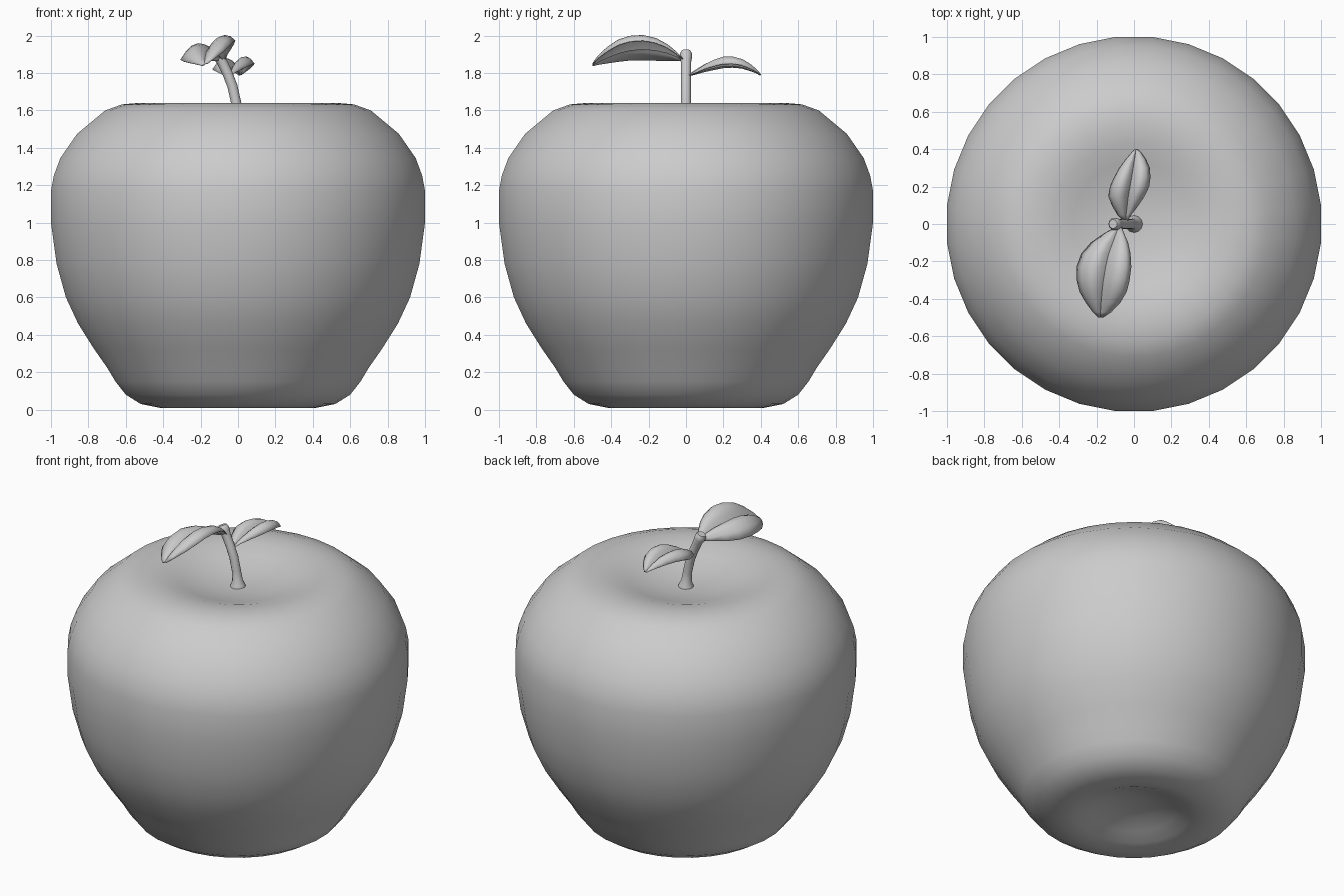
import bpy, bmesh, math
from mathutils import Vector

if "Cube" in bpy.data.objects:
    bpy.data.objects.remove(bpy.data.objects["Cube"])


def make_object(name, bm, angle):
    bmesh.ops.recalc_face_normals(bm, faces=bm.faces)
    mesh = bpy.data.meshes.new(name)
    bm.to_mesh(mesh)
    bm.free()
    ob = bpy.data.objects.new(name, mesh)
    bpy.context.collection.objects.link(ob)
    bpy.ops.object.select_all(action='DESELECT')
    ob.select_set(True)
    bpy.context.view_layer.objects.active = ob
    bpy.ops.object.shade_smooth_by_angle(angle=math.radians(angle))
    return ob


def tube(bm, rings, sides, offset=0.0):
    """Skin circular rings (centre, side axis, other axis, radius) and close both ends."""
    loops = []
    for c, u, v, r in rings:
        loops.append([bm.verts.new(c + r * (u * math.cos(a) + v * math.sin(a)))
                      for a in (2 * math.pi * (i + offset) / sides for i in range(sides))])
    for a, b in zip(loops, loops[1:]):
        for i in range(sides):
            j = (i + 1) % sides
            bm.faces.new((a[i], a[j], b[j], b[i]))
    for loop, ring in ((loops[0], rings[0]), (loops[-1], rings[-1])):
        mid = bm.verts.new(ring[0])
        for i in range(sides):
            bm.faces.new((loop[i], loop[(i + 1) % sides], mid))


X, Y = Vector((1, 0, 0)), Vector((0, 1, 0))

# Apple body: lathed profile with a dimple at the bottom and a hollow at the top
profile = [(.06, .10), (.15, .088), (.25, .055), (.33, .022), (.41, .008), (.52, .03),
           (.60, .08), (.655, .15), (.70, .225), (.77, .325), (.855, .46), (.92, .60),
           (.97, .78), (1.0, 1.0), (1.0, 1.17), (.985, 1.25), (.95, 1.345), (.86, 1.475),
           (.71, 1.60), (.62, 1.632), (.53, 1.64), (.43, 1.63), (.33, 1.60),
           (.22, 1.57), (.12, 1.555), (.05, 1.55)]
bm = bmesh.new()
k = 1 / math.cos(math.pi / 32)
tube(bm, [(Vector((0, 0, z)), X, Y, r * k) for r, z in profile], 32, 0.5)
make_object("apple_body", bm, 60)

# Stem: bent tube, flared at the foot and knobbed at the tip
path = [(0, 1.55, .046), (-.001, 1.565, .042), (-.004, 1.59, .031), (-.012, 1.65, .027),
        (-.03, 1.73, .027), (-.057, 1.80, .027), (-.085, 1.86, .028), (-.098, 1.885, .033),
        (-.106, 1.903, .033), (-.112, 1.918, .024)]
bm = bmesh.new()
rings = []
for i, (x, z, r) in enumerate(path):
    a, b = path[max(i - 1, 0)], path[min(i + 1, len(path) - 1)]
    d = Vector((b[0] - a[0], 0, b[1] - a[1])).normalized()
    rings.append((Vector((x, 0, z)), Vector((d.z, 0, -d.x)), Y, r))
tube(bm, rings, 12)
make_object("stem", bm, 60)


# Leaves: two arched halves meeting in a creased midrib
def leaf(name, stations, slope_left, slope_right, bulge):
    bm = bmesh.new()
    n = 5
    rows = []
    for x, y, z, left, right in stations:
        row = []
        for i in range(-n, n + 1):
            s = i / n
            w = left if s < 0 else right
            slope = slope_left if s < 0 else slope_right
            arch = bulge * w * 4 * abs(s) * (1 - abs(s))
            row.append(bm.verts.new((x + s * w, y, z + s * w * slope + arch)))
        rows.append(row)
    for a, b in zip(rows, rows[1:]):
        for i in range(2 * n):
            bm.faces.new((a[i], a[i + 1], b[i + 1], b[i]))
    ob = make_object(name, bm, 45)
    mod = ob.modifiers.new("thickness", 'SOLIDIFY')
    mod.thickness = .006
    mod.offset = 0


# Stations: midrib x, y, z, then left and right half widths
leaf("large_leaf", [
    (-.08, -.015, 1.868, .012, .012), (-.095, -.05, 1.888, .06, .04),
    (-.113, -.10, 1.908, .115, .08), (-.135, -.16, 1.922, .145, .115),
    (-.151, -.23, 1.928, .155, .135), (-.163, -.30, 1.922, .142, .138),
    (-.170, -.36, 1.907, .12, .13), (-.175, -.42, 1.883, .08, .10),
    (-.178, -.47, 1.860, .04, .055), (-.18, -.498, 1.842, .01, .015)],
    .38, .33, .35)
leaf("small_leaf", [
    (-.045, .015, 1.785, .01, .01), (-.042, .05, 1.797, .045, .025),
    (-.036, .10, 1.815, .08, .058), (-.03, .15, 1.828, .105, .085),
    (-.021, .20, 1.838, .105, .10), (-.012, .25, 1.839, .092, .098),
    (-.004, .30, 1.832, .072, .086), (.003, .345, 1.816, .045, .06),
    (.008, .38, 1.800, .02, .03), (.01, .398, 1.788, .006, .008)],
    .10, .10, .42)
